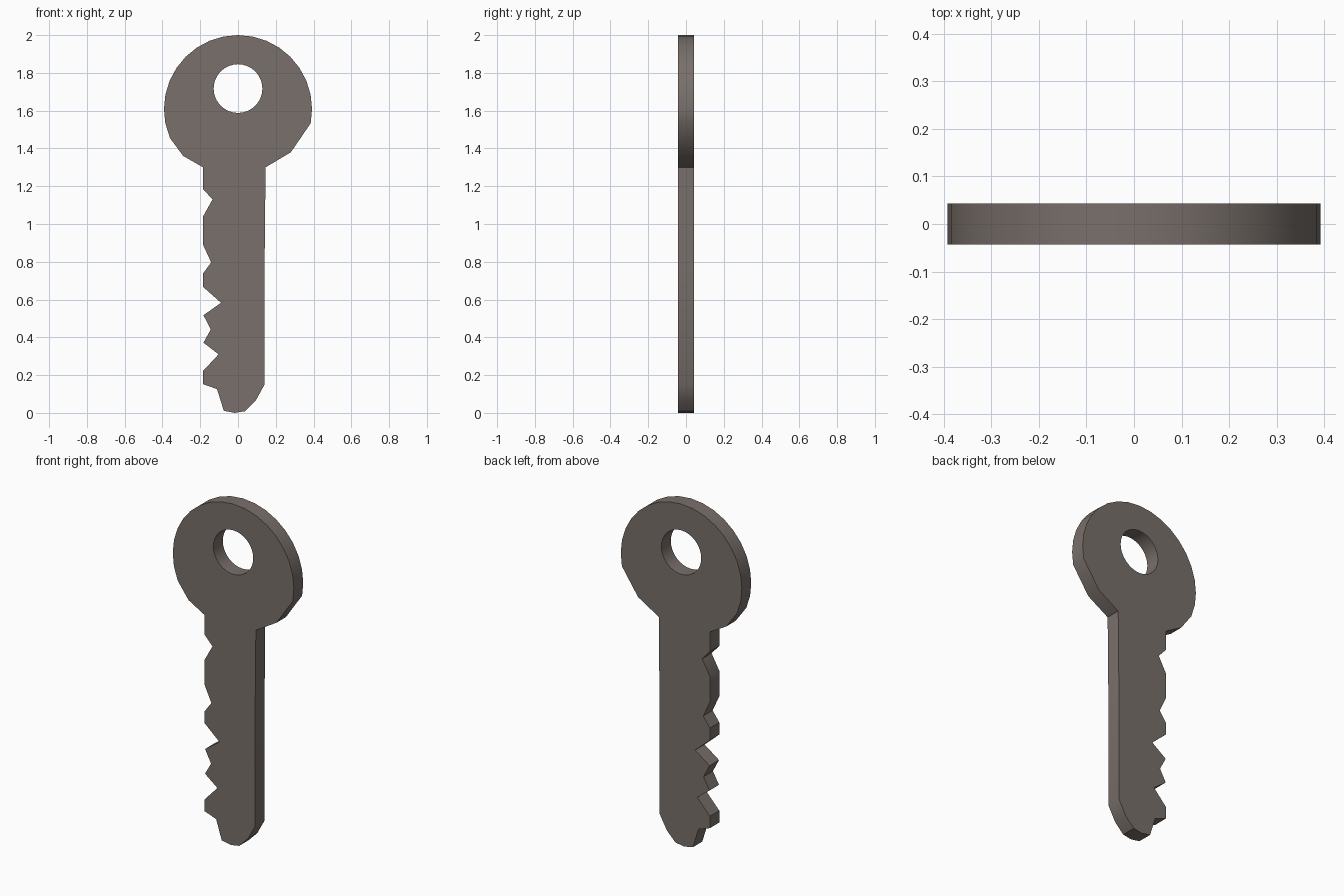
import bpy
import bmesh
from math import sin, cos, radians, pi
from mathutils import Matrix

if "Cube" in bpy.data.objects:
    bpy.data.objects.remove(bpy.data.objects["Cube"])

HALF_THICKNESS = 0.0435


def arc(cx, cz, r, start, end, steps):
    """Points along an arc, angles in degrees."""
    return [(cx + r * cos(radians(start + (end - start) * i / steps)),
             cz + r * sin(radians(start + (end - start) * i / steps)))
            for i in range(steps + 1)]


def add_loop(curve, points):
    spline = curve.splines.new('POLY')
    spline.points.add(len(points) - 1)
    for p, (x, z) in zip(spline.points, points):
        p.co = (x, z, 0, 1)
    spline.use_cyclic_u = True


# Toothed left edge, top to bottom
teeth = [(-0.185, 1.30), (-0.185, 1.185), (-0.135, 1.13), (-0.185, 1.04),
         (-0.185, 0.89), (-0.142, 0.797), (-0.185, 0.738), (-0.185, 0.667),
         (-0.09, 0.583), (-0.183, 0.517), (-0.144, 0.442), (-0.183, 0.372),
         (-0.103, 0.31), (-0.185, 0.222), (-0.185, 0.152)]
# Tip and straight back edge, bottom to top
tip = [(-0.111, 0.126), (-0.075, 0.011), (-0.017, 0.0), (0.038, 0.009),
       (0.094, 0.065), (0.141, 0.151), (0.141, 0.81), (0.146, 1.30)]
# Rounded bow with its faceted shoulders
bow = [(0.28, 1.38)] + arc(0, 1.608, 0.392, -11, 191, 18) + [(-0.36, 1.455), (-0.29, 1.36)]

curve = bpy.data.curves.new("key_profile", 'CURVE')
curve.dimensions = '2D'
curve.fill_mode = 'BOTH'
curve.extrude = HALF_THICKNESS
add_loop(curve, teeth + tip + bow)
# Ring hole
add_loop(curve, arc(0, 1.717, 0.129, 0, 348.75, 31))

# Extruded key blank, stood upright
key = bpy.data.objects.new("key", curve)
bpy.context.collection.objects.link(key)
bpy.context.view_layer.objects.active = key
key.select_set(True)
bpy.ops.object.convert(target='MESH')
key = bpy.context.object
key.name = "key"
mesh = key.data
mesh.transform(Matrix.Rotation(pi / 2, 4, 'X'))

bm = bmesh.new()
bm.from_mesh(mesh)
bmesh.ops.remove_doubles(bm, verts=bm.verts, dist=0.0005)
bmesh.ops.recalc_face_normals(bm, faces=bm.faces)
bm.to_mesh(mesh)
bm.free()
bpy.ops.object.shade_smooth_by_angle(angle=radians(30))

# Dark warm metal
metal = bpy.data.materials.new("dark_metal")
metal.diffuse_color = (0.19, 0.16, 0.145, 1)
metal.use_nodes = True
metal.node_tree.nodes["Principled BSDF"].inputs["Base Color"].default_value = metal.diffuse_color
mesh.materials.clear()
mesh.materials.append(metal)
